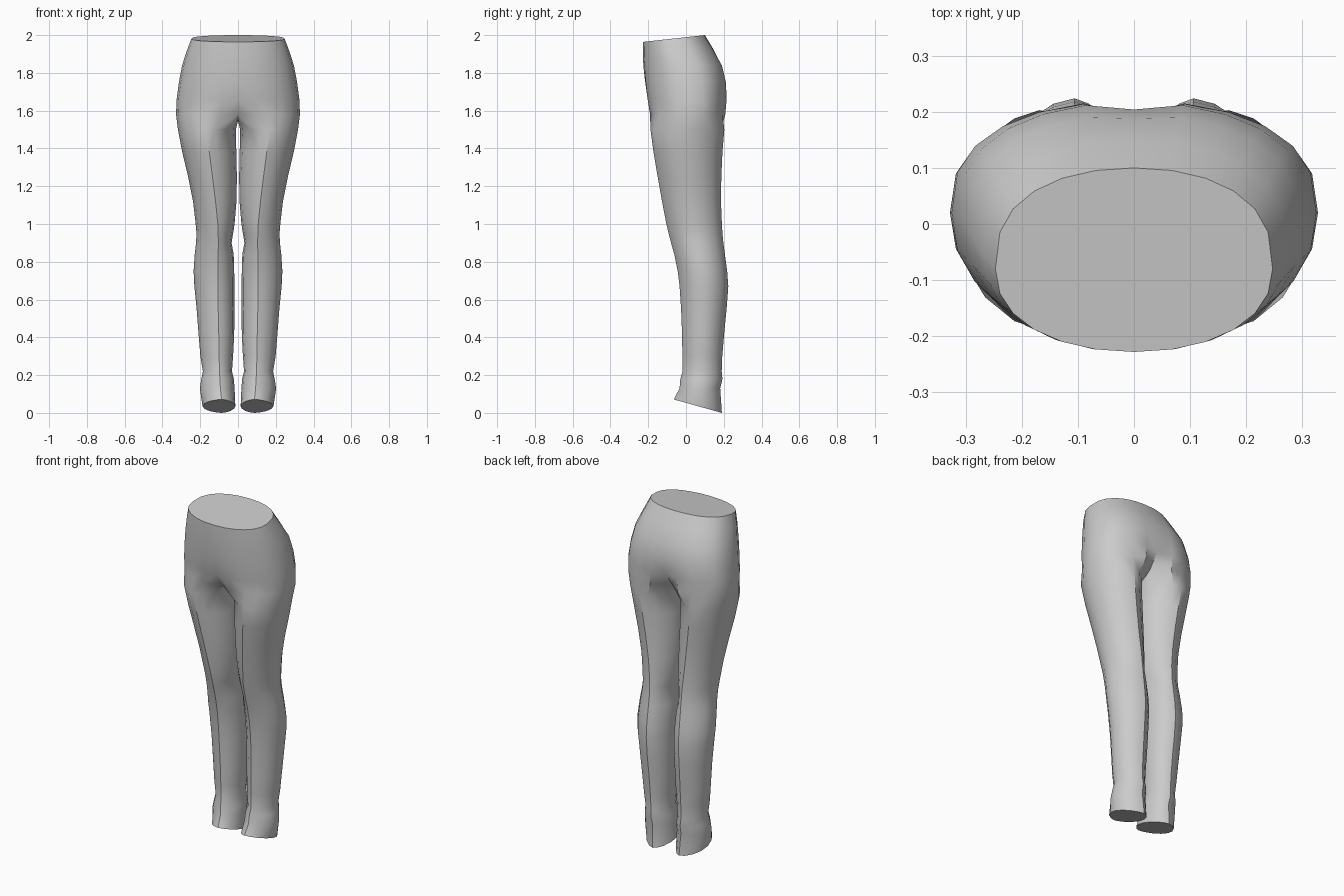
import bpy, bmesh, math

grey = bpy.data.materials.new("grey_cloth")
grey.diffuse_color = (0.6, 0.6, 0.6, 1)

# Torso rings: z, half width, front y, widest y, back y, centre front y, centre back y
TORSO = [
    (1.98, 0.247, -0.228, -0.08, 0.10, -0.228, 0.10),
    (1.92, 0.27, -0.228, -0.05, 0.15, -0.228, 0.148),
    (1.84, 0.296, -0.226, -0.01, 0.195, -0.226, 0.188),
    (1.75, 0.313, -0.22, 0.01, 0.217, -0.216, 0.204),
    (1.66, 0.325, -0.21, 0.02, 0.22, -0.20, 0.192),
    (1.58, 0.328, -0.197, 0.02, 0.213, -0.15, 0.135),
]
# Leg rings: z, inner x, crease x, outer x, front y, back y
LEG = [
    (1.50, 0.011, 0.168, 0.318, -0.188, 0.203),
    (1.38, 0.009, 0.152, 0.295, -0.172, 0.193),
    (1.25, 0.006, 0.135, 0.264, -0.15, 0.187),
    (1.12, 0.008, 0.119, 0.238, -0.127, 0.185),
    (1.00, 0.018, 0.107, 0.224, -0.104, 0.190),
    (0.95, 0.026, 0.105, 0.220, -0.092, 0.193),
    (0.90, 0.034, 0.104, 0.222, -0.079, 0.198),
    (0.84, 0.023, 0.105, 0.229, -0.062, 0.206),
    (0.75, 0.020, 0.106, 0.235, -0.044, 0.218),
    (0.67, 0.019, 0.106, 0.231, -0.034, 0.224),
    (0.55, 0.019, 0.105, 0.219, -0.026, 0.215),
    (0.42, 0.020, 0.102, 0.209, -0.021, 0.202),
    (0.30, 0.026, 0.100, 0.199, -0.019, 0.192),
    (0.22, 0.032, 0.098, 0.186, -0.018, 0.189),
    (0.18, 0.022, 0.096, 0.194, -0.03, 0.193),
    (0.13, 0.018, 0.093, 0.202, -0.034, 0.181),
    (0.04, 0.014, 0.087, 0.188, -0.065, 0.190),
]


def power(v, p):
    return math.copysign(abs(v) ** p, v)


def torso_ring(z, w, yf, ym, yb, cf, cb):
    pts = []
    for i in range(13):
        a = math.pi * i / 12
        s, c = math.sin(a), math.cos(a)
        y = ym - (ym - yf) * power(c, 0.9) if c > 0 else ym + (yb - ym) * power(-c, 0.75)
        pts.append([w * max(s, 0) ** 0.95, y, z])
    pts[0][0] = pts[12][0] = 0
    pts[0][1], pts[12][1] = cf, cb
    return pts


def leg_ring(z, xi, xc, xo, yf, yb):
    ym, ry = (yf + yb) / 2, (yb - yf) / 2
    pts = []
    for k in range(16):
        a = math.pi * k / 8
        s = math.sin(a)
        r = xo - xc if s > 0 else xc - xi
        # slightly pointed front and back make the pressed creases
        pts.append([xc + r * power(s, 1.25), ym - ry * math.cos(a), z])
    return pts


bm = bmesh.new()


def add(pts):
    return [bm.verts.new(p) for p in pts]


# Hips and seat, with the waist sloping up to the back
rows = [torso_ring(*t) for t in TORSO]
for p in rows[0]:
    p[2] = 1.964 + (p[1] + 0.228) * 0.036 / 0.328
rings = [add(r) for r in rows]
for a, b in zip(rings, rings[1:]):
    for i in range(12):
        bm.faces.new((a[i], b[i], b[i + 1], a[i + 1]))
bm.faces.new(rings[0])

# Crotch seam closes the last hip ring into a leg opening
crotch = add([(0, 0.075, 1.553), (0, -0.005, 1.545), (0, -0.085, 1.553)])
last = rings[-1]
prev = last[2:] + crotch + last[:2]

# Leg, with the hem sloping down to the heel
for n, row in enumerate(LEG):
    pts = leg_ring(*row)
    if n == len(LEG) - 1:
        for p in pts:
            p[2] = (0.19 - p[1]) * 0.28
    cur = add(pts)
    for i in range(16):
        j = (i + 1) % 16
        bm.faces.new((prev[i], cur[i], cur[j], prev[j]))
    prev = cur
bm.faces.new(prev)
bmesh.ops.recalc_face_normals(bm, faces=bm.faces)
cap = max(bm.faces, key=lambda f: f.calc_center_median().z)
if cap.normal.z < 0:
    bmesh.ops.reverse_faces(bm, faces=bm.faces)

mesh = bpy.data.meshes.new("trousers")
bm.to_mesh(mesh)
bm.free()
mesh.materials.append(grey)
trousers = bpy.data.objects.new("trousers", mesh)
bpy.context.collection.objects.link(trousers)

# Second half, joined along the middle
bpy.context.view_layer.objects.active = trousers
trousers.select_set(True)
mirror = trousers.modifiers.new("other_half", 'MIRROR')
mirror.use_clip = True
mirror.merge_threshold = 0.0005
bpy.ops.object.modifier_apply(modifier=mirror.name)
bpy.ops.object.shade_smooth_by_angle(angle=math.radians(33))
